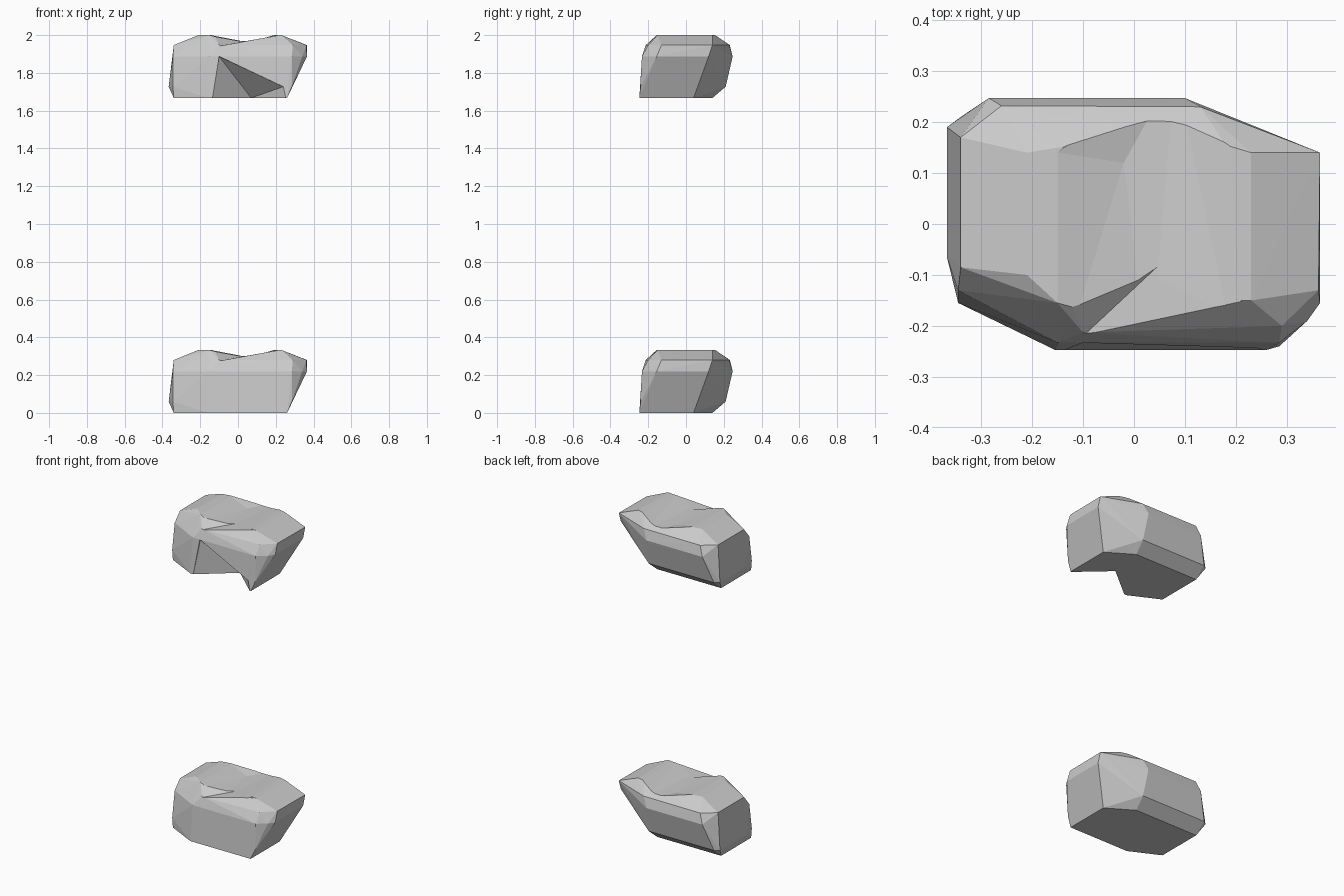
import bpy, bmesh

if "Cube" in bpy.data.objects:
    bpy.data.objects.remove(bpy.data.objects["Cube"])

TOP = 0.333


def hull(name, pts, z0=0.0):
    """Flat-faced convex stone from its corner points."""
    bm = bmesh.new()
    for x, y, z in pts:
        bm.verts.new((x, y, z + z0))
    res = bmesh.ops.convex_hull(bm, input=bm.verts[:])
    junk = {g for g in res["geom_interior"] + res["geom_unused"]
            if isinstance(g, bmesh.types.BMVert)}
    bmesh.ops.delete(bm, geom=list(junk), context='VERTS')
    bmesh.ops.recalc_face_normals(bm, faces=bm.faces[:])
    me = bpy.data.meshes.new(name)
    bm.to_mesh(me)
    bm.free()
    ob = bpy.data.objects.new(name, me)
    bpy.context.collection.objects.link(ob)
    return ob


def carve(ob, name, pts, z0):
    cutter = hull(name, pts, z0)
    cutter.hide_render = True
    cutter.hide_viewport = True
    mod = ob.modifiers.new(name, 'BOOLEAN')
    mod.operation = 'DIFFERENCE'
    mod.solver = 'EXACT'
    mod.object = cutter


def layer(z, *xy):
    return [(x, y, z) for x, y in xy]


# Stone outline, leaning backwards from base to crown
base = layer(0, (-.34, -.155), (-.155, -.247), (.26, -.247), (.26, .04),
             (.1, .14), (-.34, .14))
low = layer(.06, (-.367, -.065), (-.367, .19), (-.34, .21), (.11, .21),
            (.285, -.24), (-.345, -.155))
waist = layer(.22, (-.345, -.13), (-.15, -.233), (.285, -.233), (.34, -.19),
              (.365, -.155), (.365, .12), (.1, .247), (-.285, .247))
shoulder = layer(.28, (-.34, -.085), (-.34, .17), (-.26, .232), (.13, .23),
                 (.365, .14), (.362, -.13), (.29, -.2), (-.1, -.213))
crown = layer(TOP, (-.21, -.1), (-.21, .14), (-.15, -.155), (-.15, .15),
              (.18, .155), (.23, .14), (.23, -.15))
stone = base + low + waist + shoulder + crown

# Saddle between the two crown ridges
saddle = [(-.15, -.3, TOP), (-.15, .14, TOP), (.21, -.3, TOP), (.19, .15, TOP),
          (.03, -.3, .303), (-.02, .12, .30), (.08, .3, .30)]
saddle += layer(.4, (-.15, -.3), (-.15, .3), (.21, -.3), (.21, .3))

# Chip in the front of the crown
chip = [(-.14, -.165, TOP), (.22, -.155, TOP), (-.1, -.22, .275),
        (.05, -.08, .303), (-.1, -.3, .275), (.22, -.3, TOP)]
chip += layer(.4, (-.14, -.165), (.22, -.155), (-.14, -.3), (.22, -.3))

# Undercut notch in the front base of the upper stone
notch = [(-.1, -.225, .22), (-.1, -.32, .225), (.07, -.08, 0), (.07, -.08, -.03),
         (.24, -.24, .06), (.24, -.32, .06)]
notch += layer(-.03, (-.14, -.25), (.26, -.25), (-.14, -.32), (.26, -.32))

for label, z0 in (("lower", 0.0), ("upper", 2.0 - TOP)):
    rock = hull(label + "_stone", stone, z0)
    carve(rock, label + "_saddle_cutter", saddle, z0)
    carve(rock, label + "_chip_cutter", chip, z0)
    if label == "upper":
        carve(rock, "notch_cutter", notch, z0)
